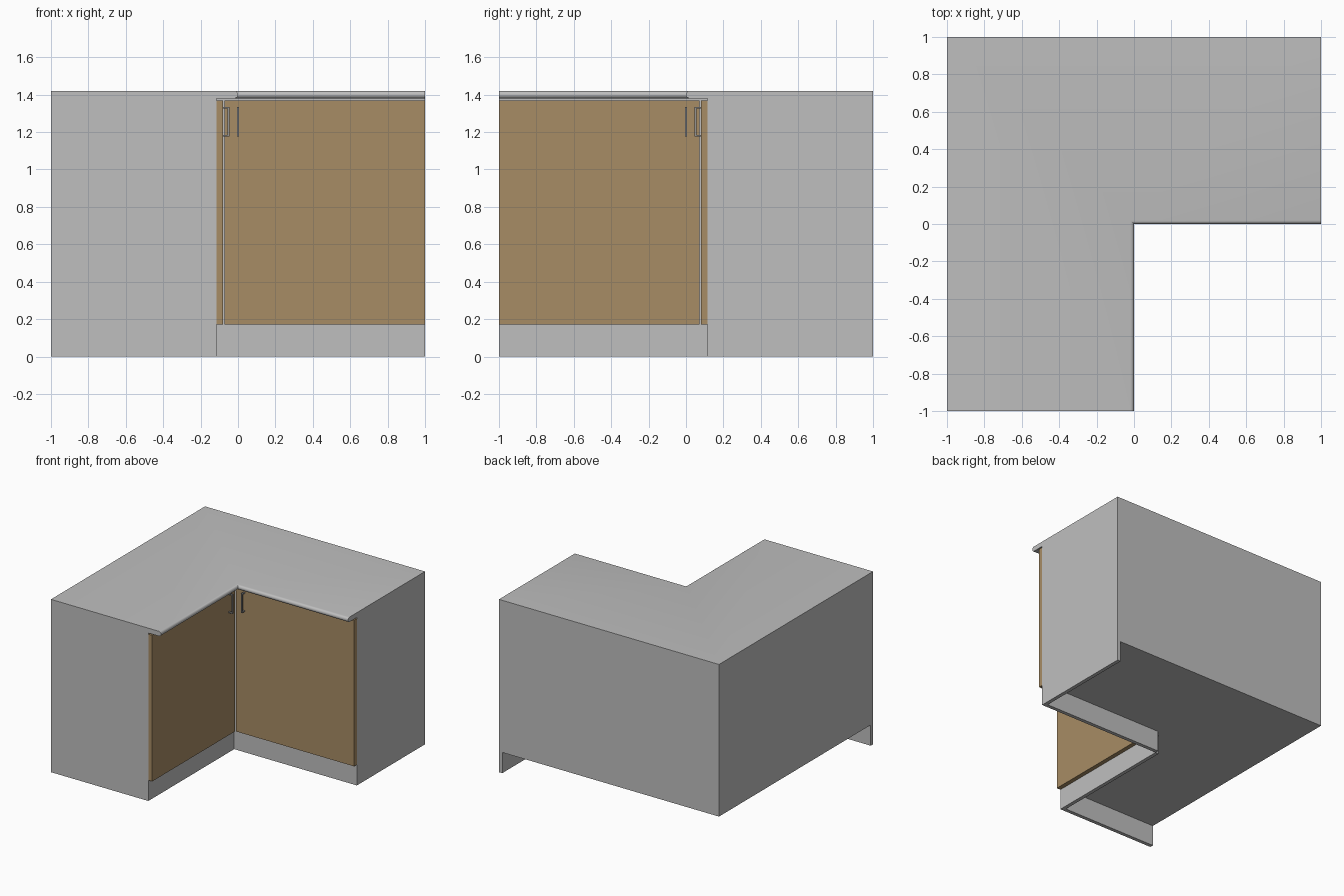
import bpy, bmesh, math

if "Cube" in bpy.data.objects:
    bpy.data.objects.remove(bpy.data.objects["Cube"])

H = 1.42       # total height
KICK = 0.17    # plinth height
FRONT = 0.115  # setback of the carcass front from the worktop edge
T = 0.03       # panel thickness
TOP = 0.04     # worktop thickness


def material(name, rgb):
    m = bpy.data.materials.new(name)
    m.diffuse_color = (*rgb, 1)
    m.use_nodes = True
    m.node_tree.nodes["Principled BSDF"].inputs["Base Color"].default_value = m.diffuse_color
    return m


grey = material("light grey", (0.52, 0.52, 0.52))
wood = material("tan wood", (0.39, 0.265, 0.13))
metal = material("handle grey", (0.3, 0.3, 0.3))


def finish(name, bm, mat):
    bmesh.ops.recalc_face_normals(bm, faces=bm.faces)
    mesh = bpy.data.meshes.new(name)
    bm.to_mesh(mesh)
    bm.free()
    mesh.materials.append(mat)
    ob = bpy.data.objects.new(name, mesh)
    bpy.context.collection.objects.link(ob)
    return ob


def box(name, x, y, z, mat, mirror=False):
    """Box from ranges; mirror swaps it to the other wing of the corner."""
    if mirror:
        x, y = (-y[1], -y[0]), (-x[1], -x[0])
    bm = bmesh.new()
    bmesh.ops.create_cube(bm, size=1)
    for v in bm.verts:
        v.co = [r[0] if c < 0 else r[1] for c, r in zip(v.co, (x, y, z))]
    return finish(name, bm, mat)


def corner_loft(name, layers, end, mat):
    """L-shaped solid lofted through (setback, z) layers."""
    bm = bmesh.new()
    rings = []
    for d, z in layers:
        pts = [(-1, -end), (-d, -end), (-d, d), (end, d), (end, 1), (-1, 1)]
        rings.append([bm.verts.new((px, py, z)) for px, py in pts])
    for a, b in zip(rings, rings[1:]):
        for i in range(6):
            j = (i + 1) % 6
            bm.faces.new((a[i], a[j], b[j], b[i]))
    bm.faces.new(rings[0][::-1])
    bm.faces.new(rings[-1])
    return finish(name, bm, mat)


# Carcass between the end panels
corner_loft("carcass", [(FRONT, KICK), (FRONT, H - TOP)], 1 - T, grey)

# Worktop with a rounded front edge
r = TOP / 2
nose = []
for i in range(9):
    a = math.radians(-90 + 22.5 * i)
    nose.append((r - r * math.cos(a), H - r + r * math.sin(a)))
top = corner_loft("worktop", nose, 1, grey)
bpy.context.view_layer.objects.active = top
top.select_set(True)
bpy.ops.object.shade_smooth_by_angle(angle=math.radians(30))
top.select_set(False)

# Matching parts of the two wings
DOOR = FRONT - 0.035   # door face position
for side, m in (("right", False), ("left", True)):
    box(side + "_end_panel", (1 - T, 1), (FRONT, 1), (0, H - TOP), grey, m)
    box(side + "_plinth", (-FRONT, 1 - T), (FRONT, FRONT + T), (0, KICK), grey, m)
    box(side + "_door", (-0.073, 1), (DOOR, FRONT), (KICK, 1.37), wood, m)
    # Bow handle: a grip and two posts
    w = 0.006
    box(side + "_handle_grip", (-w, w), (0.046, 0.056), (1.175, 1.335), metal, m)
    for n, z in (("lower", 1.175), ("upper", 1.325)):
        box(f"{side}_handle_{n}_post", (-w, w), (0.056, DOOR), (z, z + 0.01), metal, m)
